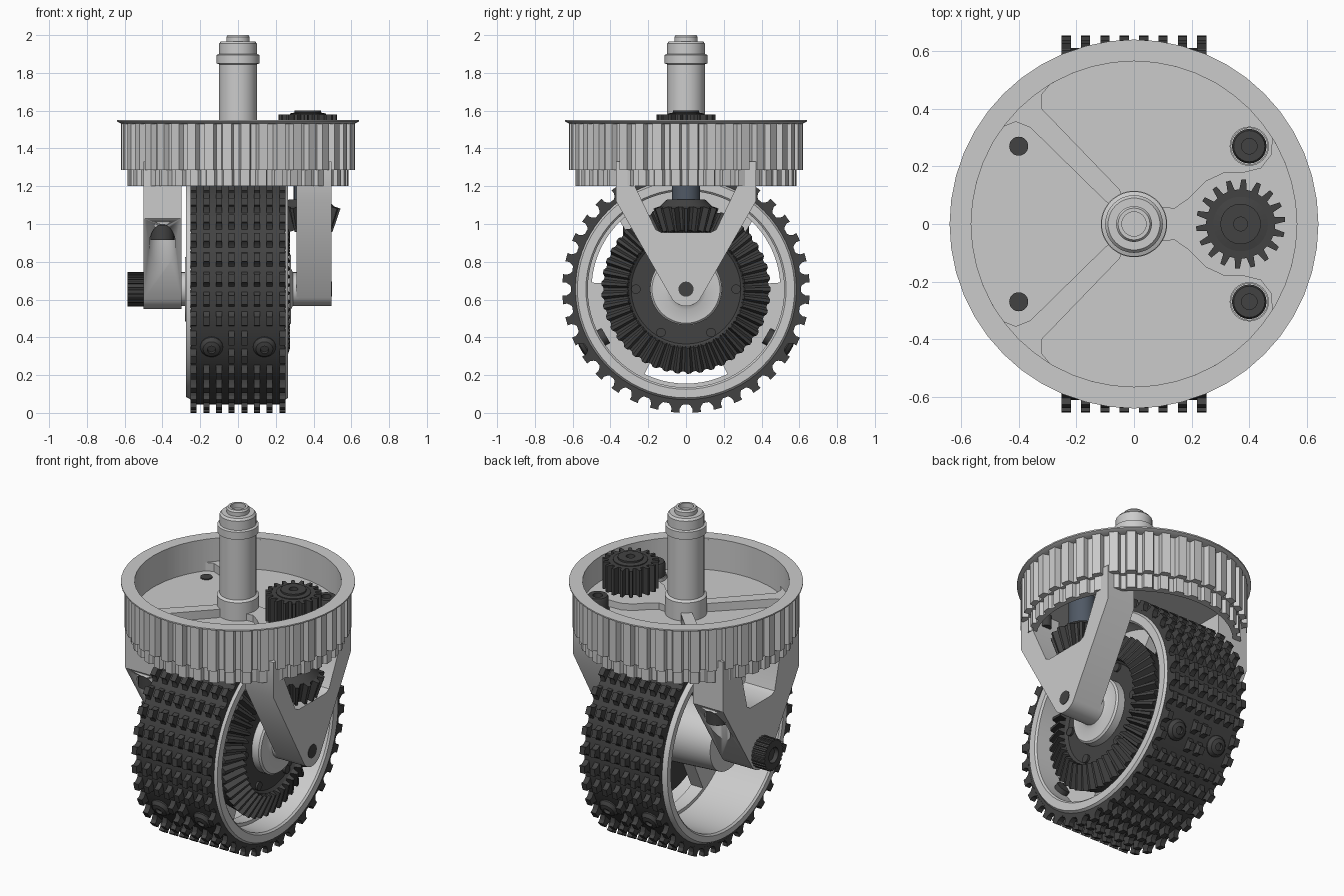
import bpy, bmesh
from math import sin, cos, pi, radians, hypot

if "Cube" in bpy.data.objects:
    bpy.data.objects.remove(bpy.data.objects["Cube"])

ZC = 0.655  # wheel axle height
dark = bpy.data.materials.new("dark_metal")
dark.diffuse_color = (0.055, 0.055, 0.055, 1)
dark.use_nodes = True
dark.node_tree.nodes["Principled BSDF"].inputs["Base Color"].default_value = dark.diffuse_color
steel = bpy.data.materials.new("blue_steel")
steel.diffuse_color = (0.08, 0.10, 0.13, 1)
steel.use_nodes = True
steel.node_tree.nodes["Principled BSDF"].inputs["Base Color"].default_value = steel.diffuse_color


def place(a, b, h, axis):
    return (a, b, h) if axis == 'z' else (h, a, b)


def finish(name, bm, mat=None, loc=(0, 0, 0), rot=(0, 0, 0)):
    bmesh.ops.recalc_face_normals(bm, faces=bm.faces)
    for f in bm.faces:
        f.smooth = True
    for e in bm.edges:
        e.smooth = len(e.link_faces) == 2 and e.calc_face_angle(3) < 0.55
    me = bpy.data.meshes.new(name)
    bm.to_mesh(me)
    bm.free()
    ob = bpy.data.objects.new(name, me)
    bpy.context.collection.objects.link(ob)
    ob.location, ob.rotation_euler = loc, rot
    if mat:
        me.materials.append(mat)
    return ob


def strip(bm, a, b):
    n = len(a)
    for i in range(n):
        bm.faces.new((a[i], a[(i + 1) % n], b[(i + 1) % n], b[i]))


def add_prism(bm, pts, h0, h1, axis='z'):
    lo, hi = [[bm.verts.new(place(a, b, h, axis)) for a, b in pts] for h in (h0, h1)]
    strip(bm, lo, hi)
    bm.faces.new(lo)
    bm.faces.new(hi)


def prism(name, pts, h0, h1, axis='z', mat=None, loc=(0, 0, 0)):
    bm = bmesh.new()
    add_prism(bm, pts, h0, h1, axis)
    return finish(name, bm, mat, loc)


def lathe(name, prof, axis='z', loc=(0, 0, 0), seg=48, closed=False, mat=None, rot=(0, 0, 0)):
    """Revolve (radius, height) points; open profiles are capped at both ends."""
    bm = bmesh.new()
    rings = [[bm.verts.new(place(r * cos(2 * pi * i / seg), r * sin(2 * pi * i / seg), h, axis))
              for i in range(seg)] for r, h in prof]
    for a, b in zip(rings, rings[1:]):
        strip(bm, a, b)
    if closed:
        strip(bm, rings[-1], rings[0])
    else:
        bm.faces.new(rings[0])
        bm.faces.new(rings[-1])
    return finish(name, bm, mat, loc, rot)


def toothed(name, n, ro, ri, rin, h0, h1, axis='z', loc=(0, 0, 0), mat=None, shape=(0.1, 0.2, 0.6, 0.7)):
    """Ring with n teeth on the outside and a round bore."""
    ang = [(k + s) / n * 2 * pi for k in range(n) for s in shape]
    rad = [ri, ro, ro, ri] * n
    bm = bmesh.new()
    L = [[bm.verts.new(place(r * cos(t), r * sin(t), h, axis)) for t, r in zip(ang, rr)]
         for rr, h in ((rad, h0), (rad, h1), ([rin] * len(ang), h1), ([rin] * len(ang), h0))]
    for i in range(4):
        strip(bm, L[i], L[(i + 1) % 4])
    return finish(name, bm, mat, loc)


def bevel_teeth(name, n, p0, p1, add, axis, loc):
    """Tapered teeth along the cone line p0-p1."""
    dr, dh = p1[0] - p0[0], p1[1] - p0[1]
    k = add / hypot(dr, dh)
    bm = bmesh.new()
    for i in range(n):
        t = 2 * pi * i / n
        ends = []
        for r, h in (p0, p1):
            w = pi / n * r
            sec = [(r - dh * k * .5, h + dr * k * .5, -w * .75), (r + dh * k, h - dr * k, -w * .3),
                   (r + dh * k, h - dr * k, w * .3), (r - dh * k * .5, h + dr * k * .5, w * .75)]
            ends.append([bm.verts.new(place(a * cos(t) - s * sin(t), a * sin(t) + s * cos(t), b, axis))
                         for a, b, s in sec])
        strip(bm, *ends)
        bm.faces.new(ends[0])
        bm.faces.new(ends[1])
    return finish(name, bm, dark, loc)


def socket_screw(name, r, h0, h1, loc, axis='z', tip=None):
    prof = [(r * .5, h0 if tip is None else tip), (r * .5, h0), (r, h0), (r, h1 - .01), (r * .9, h1),
            (r * .45, h1), (r * .45, h1 - .03)]
    lathe(name, prof, axis, loc, 24, mat=dark)


WC = (0, 0, ZC)

# Wheel rim, hub and three spokes
lathe("wheel_rim", [(.525, -.265), (.535, -.275), (.57, -.275), (.585, -.25), (.585, .25), (.575, .265),
                    (.53, .265), (.52, .255), (.52, .12), (.50, .12), (.50, .04), (.52, .04)],
      'x', WC, 72, True)
lathe("wheel_hub", [(.09, -.30), (.09, -.28), (.17, -.28), (.19, .04), (.19, .27), (.18, .28), (.11, .28),
                    (.09, .29), (.09, .32)], 'x', WC)
for k in range(3):
    c = radians(90 + 120 * k)
    arc = [c + radians(d) for d in range(-34, 35, 4)]
    pts = [(.515 * cos(t), .515 * sin(t)) for t in arc] + [(.16 * cos(t), .16 * sin(t)) for t in arc[::-1]]
    prism("wheel_spoke", pts, .04, .12, 'x', loc=WC)

# Tyre band and tread blocks, leaving gaps for the tread screws
lathe("tyre_band", [(.58, -.25), (.61, -.25), (.61, .25), (.58, .25)], 'x', WC, 72, True, dark)
block = [(-.048, .60), (-.03, .617), (-.021, .635), (-.023, .655), (.023, .655), (.021, .635), (.03, .617), (.048, .60)]
bm = bmesh.new()
N = 36
for i in range(N):
    t = 2 * pi * (i + .5) / N
    near = min(abs((i + .5) * 360 / N - s) for s in (0, 120, 240, 360)) < 6
    pts = [(a * cos(t) - b * sin(t), a * sin(t) + b * cos(t)) for a, b in block]
    for j in range(8):
        x = -.235 + j * .47 / 7
        if not (near and abs(abs(x) - .14) < .05):
            add_prism(bm, pts, x - .016, x + .016, 'x')
finish("tyre_tread", bm, dark, WC)
for k in range(3):
    for x in (-.14, .14):
        lathe("tread_screw", [(.045, .49), (.045, .525), (.025, .525), (.025, .58), (.06, .60), (.06, .615),
                              (.045, .635), (.022, .642), (.022, .625)],
              'z', (x, 0, ZC), 20, mat=dark, rot=(k * 2 * pi / 3, 0, 0))

# Large bevel gear on the wheel
lathe("bevel_gear_body", [(.19, .12), (.42, .12), (.437, .195), (.31, .24), (.29, .225), (.19, .225)],
      'x', WC, 64, True, dark)
bevel_teeth("bevel_gear_teeth", 45, (.44, .205), (.305, .253), .024, 'x', WC)
for k in range(6):
    a = k * pi / 3
    lathe("gear_screw", [(.025, .20), (.025, .238)], 'x', (0, .265 * cos(a), ZC + .265 * sin(a)), 16, mat=dark)

# Bevel pinion, its shaft and the spur gear above
P = (.37, 0, 0)
lathe("pinion_body", [(.085, .965), (.10, .965), (.143, 1.09), (.10, 1.13), (.08, 1.13)], 'z', P, mat=dark)
bevel_teeth("pinion_teeth", 15, (.105, .965), (.148, 1.09), .026, 'z', P)
lathe("pinion_shaft", [(.075, 1.12), (.075, 1.36), (.05, 1.36), (.05, 1.55)], 'z', P, mat=steel)
toothed("spur_gear", 18, .155, .12, .04, 1.42, 1.58, loc=P, mat=dark, shape=(.0, .15, .45, .6))
lathe("spur_gear_cap", [(.095, 1.57), (.095, 1.585), (.07, 1.59), (.07, 1.60), (.024, 1.60), (.024, 1.57)],
      'z', P, 30, mat=dark)


# Forks: V plates with a rounded lower end
def fork(name, corner, top_in, low_in, x0, x1, r):
    tip = [(r * cos(radians(d)), ZC + r * sin(radians(d))) for d in range(-150, -29, 10)]
    w, zc = corner
    pts = tip + [(w, zc), (w, 1.33), (top_in, 1.33), (top_in, 1.2), (low_in, .97), (low_in - .03, .955)]
    pts += [(-low_in + .03, .955), (-low_in, .97), (-top_in, 1.2), (-top_in, 1.33), (-w, 1.33), (-w, zc)]
    return prism(name, pts, x0, x1, 'x')


fork("right_fork", (.37, 1.12), .27, .16, .31, .495, .09)
left = fork("left_fork", (.36, 1.03), .19, .13, -.50, -.30, .105)

# Counterbores for the two upright bolts in the left fork
for s in (-1, 1):
    cut = lathe("counterbore_cutter", [(.07, .5), (.07, 1.0)], 'z', (-.4, s * .27, 0), 32)
    cut.hide_render = True
    mod = left.modifiers.new("counterbore", 'BOOLEAN')
    mod.operation, mod.object, mod.solver = 'DIFFERENCE', cut, 'EXACT'
    bpy.context.view_layer.objects.active = left
    bpy.ops.object.modifier_apply(modifier=mod.name)
    bpy.data.objects.remove(cut)
    lathe("left_fork_bolt", [(.03, .94), (.03, .915), (.063, .915), (.063, .995), (.033, .995), (.033, 1.366)],
          'z', (-.4, s * .27, 0), 24, mat=dark)
    socket_screw("right_fork_bolt", .06, 1.36, 1.46, (.4, s * .27, 0), tip=1.25)
    lathe("bolt_seat", [(.063, 1.35), (.068, 1.35), (.068, 1.38), (.063, 1.38)], 'z', (.4, s * .27, 0), 32, True)

# Axle with knurled head
lathe("axle", [(.04, -.55), (.04, .498)], 'x', WC, 24, mat=dark)
toothed("axle_head", 24, .092, .085, .045, -.585, -.50, 'x', WC, dark)
lathe("axle_head_socket", [(.046, -.56), (.046, -.52)], 'x', WC, 6, mat=dark)

# Turntable: toothed belt rim, lower rim, flange and floor
toothed("turntable_belt_rim", 40, .62, .588, .565, 1.285, 1.54, shape=(.05, .15, .65, .75))
toothed("turntable_lower_rim", 40, .585, .565, .54, 1.20, 1.285, shape=(.05, .15, .65, .75))
lathe("turntable_flange", [(.565, 1.53), (.615, 1.53), (.64, 1.542), (.64, 1.55), (.565, 1.55)], 'z', seg=48, closed=True)
lathe("turntable_floor", [(.575, 1.32), (.575, 1.36)], 'z', seg=64)

# Raised floor ribs
arm = [(0, 0), (-.10, .08), (-.36, .335), (-.41, .355), (-.46, .335), (-.39, .42), (-.28, .497), (-.32, .45),
       (-.32, .40), (-.05, .12)]
for s in (-1, 1):
    prism("floor_rib", [(x, s * y) for x, y in arm], 1.35, 1.41)
half = [(0, .07), (.14, .055), (.19, .09), (.25, .15), (.31, .178), (.38, .18), (.44, .195), (.475, .24),
        (.48, .30), (.50, .275), (.55, .15)]
prism("gear_pad", half + [(.57, 0)] + [(x, -y) for x, y in half[::-1]], 1.35, 1.40)

# Central post
lathe("post", [(.115, 1.33), (.115, 1.47), (.10, 1.48), (.10, 1.845), (.113, 1.85), (.113, 1.895), (.10, 1.90),
               (.10, 1.955), (.09, 1.967), (.062, 1.967), (.062, 1.99), (.055, 2.0), (.042, 2.0), (.042, 1.97)])
